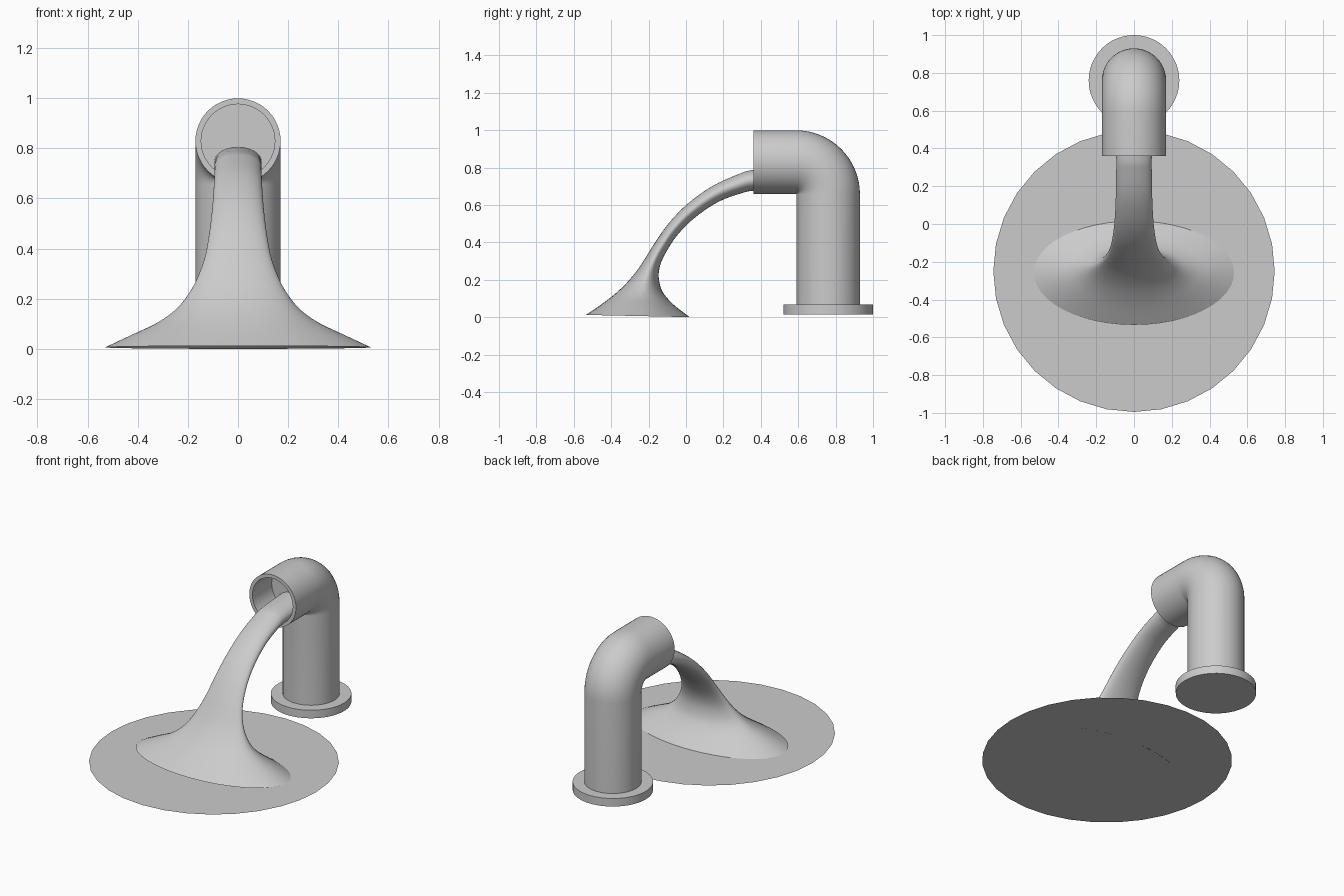
import bpy, bmesh, math
from mathutils import Vector

if "Cube" in bpy.data.objects:
    bpy.data.objects.remove(bpy.data.objects["Cube"])

grey = bpy.data.materials.new("plain grey")
grey.diffuse_color = (0.6, 0.6, 0.6, 1)
grey.use_nodes = True
grey.node_tree.nodes["Principled BSDF"].inputs["Base Color"].default_value = grey.diffuse_color


def finish(bm, name, smooth=True):
    bmesh.ops.recalc_face_normals(bm, faces=bm.faces[:])
    me = bpy.data.meshes.new(name)
    bm.to_mesh(me)
    bm.free()
    ob = bpy.data.objects.new(name, me)
    bpy.context.collection.objects.link(ob)
    me.materials.append(grey)
    if smooth:
        bpy.ops.object.select_all(action='DESELECT')
        ob.select_set(True)
        bpy.context.view_layer.objects.active = ob
        bpy.ops.object.shade_smooth_by_angle(angle=math.radians(40))
    return ob


def loft(name, rings, sides, cap_start, cap_end):
    """Skin elliptical rings given as (centre, half-axis a, half-axis b)."""
    bm = bmesh.new()
    loops = []
    for c, a, b in rings:
        loops.append([bm.verts.new(c + a * math.cos(t) + b * math.sin(t))
                      for t in (2 * math.pi * i / sides for i in range(sides))])
    for r, s in zip(loops, loops[1:]):
        for i in range(sides):
            j = (i + 1) % sides
            bm.faces.new((r[i], r[j], s[j], s[i]))
    if cap_start:
        bm.faces.new(loops[0])
    if cap_end:
        bm.faces.new(loops[-1])
    return finish(bm, name)


# Water puddle: flat 32-sided disc
bm = bmesh.new()
bmesh.ops.create_circle(bm, cap_ends=True, segments=32, radius=0.745)
bmesh.ops.translate(bm, verts=bm.verts[:], vec=(0, -0.25, 0.003))
puddle = finish(bm, "puddle", False)
if puddle.data.polygons[0].normal.z < 0:
    puddle.data.flip_normals()

# Pipe flange
bm = bmesh.new()
bmesh.ops.create_cone(bm, cap_ends=True, segments=48, radius1=0.24, radius2=0.24, depth=0.053)
bmesh.ops.translate(bm, verts=bm.verts[:], vec=(0, 0.76, 0.0415))
finish(bm, "pipe_flange")

# Elbow pipe: hollow mouth, horizontal run, quarter bend, upright
R, INNER, BEND = 0.17, 0.147, 0.172
CY, CZ = 0.76, 0.829


def ring(y, z, ang, r):
    return (Vector((0, y, z)), Vector((r, 0, 0)),
            Vector((0, math.sin(ang), math.cos(ang))) * r)


rings = [ring(0.56, CZ, 0, INNER), ring(0.36, CZ, 0, INNER), ring(0.36, CZ, 0, R)]
for k in range(17):
    t = math.pi / 2 * k / 16
    rings.append(ring(CY - BEND + BEND * math.sin(t), CZ - BEND + BEND * math.cos(t), t, R))
rings.append(ring(CY, 0.05, math.pi / 2, R))
loft("elbow_pipe", rings, 48, True, True)

# Water stream sections: front y, z, back y, z, half width
sections = [
    (-.535, .012, .02, .0, .53),
    (-.45, .07, -.04, .045, .42),
    (-.385, .12, -.09, .09, .32),
    (-.325, .175, -.13, .145, .245),
    (-.265, .245, -.146, .215, .19),
    (-.215, .32, -.137, .28, .155),
    (-.165, .40, -.105, .35, .13),
    (-.09, .505, -.045, .44, .113),
    (.01, .607, .045, .53, .102),
    (.14, .70, .17, .615, .096),
    (.28, .764, .295, .662, .094),
    (.36, .787, .37, .677, .094),
    (.57, .805, .57, .69, .094),
]


def catmull(p, q, r, s, t):
    return [0.5 * (2 * b + (c - a) * t + (2 * a - 5 * b + 4 * c - d) * t * t
                   + (3 * b - a - 3 * c + d) * t ** 3) for a, b, c, d in zip(p, q, r, s)]


def end(p, q):
    return tuple(2 * a - b for a, b in zip(p, q))


pts = [end(sections[0], sections[1])] + sections + [end(sections[-1], sections[-2])]
fine = [catmull(*pts[i:i + 4], k / 4) for i in range(len(sections) - 1) for k in range(4)]
fine.append(sections[-1])
rings = []
for fy, fz, by, bz, w in fine:
    f, b = Vector((0, fy, fz)), Vector((0, by, bz))
    rings.append(((f + b) / 2, Vector((w, 0, 0)), (f - b) / 2))
loft("water_stream", rings, 48, False, True)
